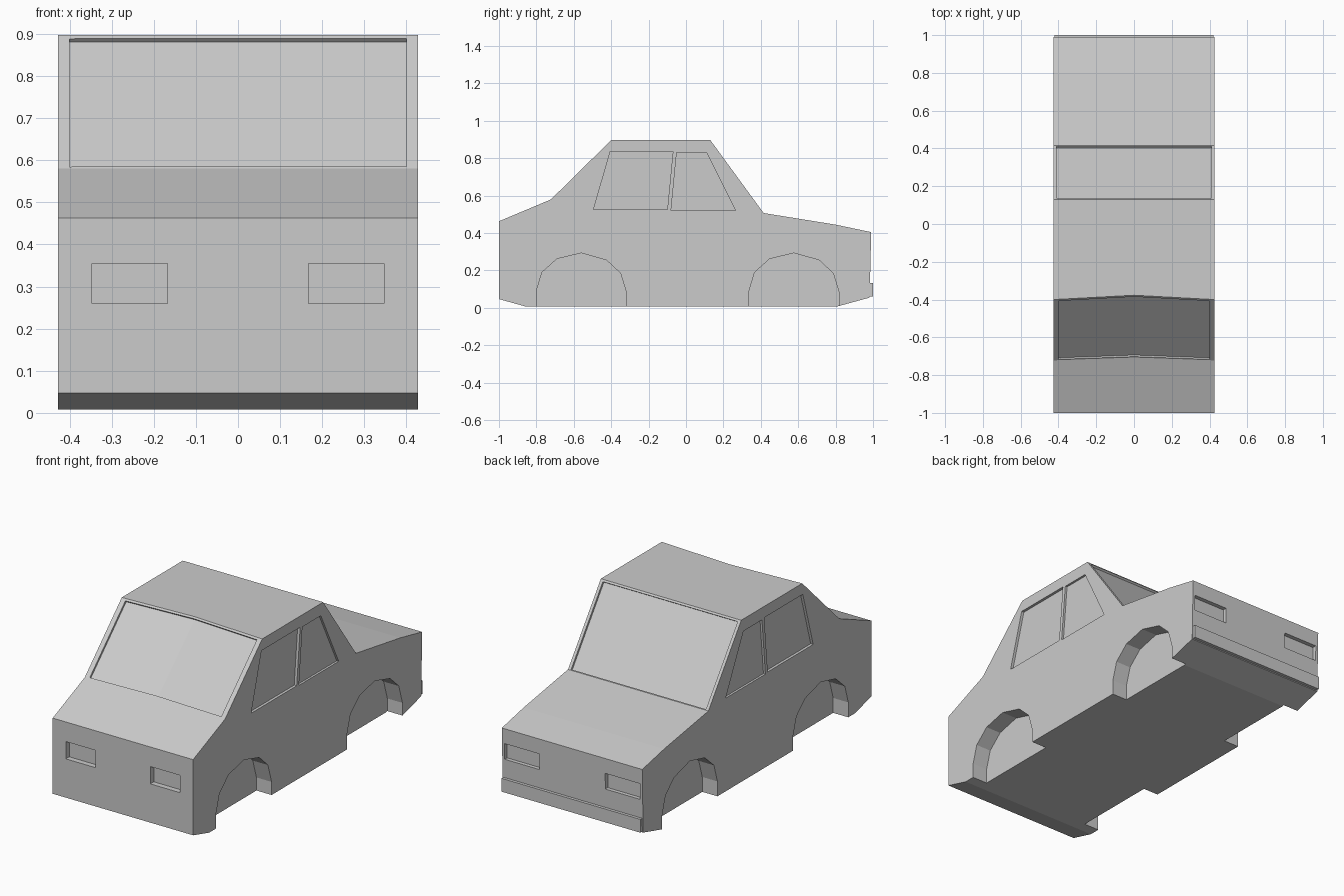
import bpy, bmesh
from mathutils import Vector

if "Cube" in bpy.data.objects:
    bpy.data.objects.remove(bpy.data.objects["Cube"])

W = 0.427  # half width of the body


def loft(name, sections):
    """Closed solid through matching (x, [(y, z), ...]) sections."""
    bm = bmesh.new()
    rings = [[bm.verts.new((x, y, z)) for y, z in pts] for x, pts in sections]
    n = len(rings[0])
    for a, b in zip(rings, rings[1:]):
        for i in range(n):
            j = (i + 1) % n
            bm.faces.new((a[i], a[j], b[j], b[i]))
    bm.faces.new(rings[0])
    bm.faces.new(rings[-1][::-1])
    bmesh.ops.recalc_face_normals(bm, faces=bm.faces)
    mesh = bpy.data.meshes.new(name)
    bm.to_mesh(mesh)
    bm.free()
    obj = bpy.data.objects.new(name, mesh)
    bpy.context.collection.objects.link(obj)
    return obj


def prism(name, x0, x1, pts):
    return loft(name, [(x0, pts), (x1, pts)])


def box(name, x0, x1, y0, y1, z0, z1):
    return prism(name, x0, x1, [(y0, z0), (y1, z0), (y1, z1), (y0, z1)])


def slab(low, high, depth):
    """Cross-section of a shallow cut along a sloped pane."""
    a, b = Vector(low), Vector(high)
    d = (b - a).normalized()
    n = Vector((-d.y, d.x))
    if n.y < 0:
        n = -n
    return [tuple(p) for p in (a - n * depth, a + n * 0.05, b + n * 0.05, b - n * depth)]


def cut(target, cutter):
    cutter.hide_render = True
    mod = target.modifiers.new("cut", 'BOOLEAN')
    mod.operation = 'DIFFERENCE'
    mod.solver = 'EXACT'
    mod.object = cutter
    bpy.context.view_layer.objects.active = target
    bpy.ops.object.modifier_apply(modifier=mod.name)
    bpy.data.objects.remove(cutter, do_unlink=True)


# Body shell: side profile, with the middle of the windscreen slightly set back
def profile(hood_y, roof_y):
    return [(-0.86, 0.008), (-1, 0.047), (-1, 0.463), (hood_y, 0.58), (roof_y, 0.897),
            (0.13, 0.897), (0.415, 0.507), (0.8, 0.445), (0.99, 0.405), (0.982, 0.055),
            (0.81, 0.008)]


edge, mid = profile(-0.722, -0.40), profile(-0.707, -0.377)
body = loft("car_body", [(-W, edge), (0, mid), (W, edge)])

# Wheel arches, side windows and lamps
arch = [(-0.24, -0.1), (-0.24, 0.09), (-0.21, 0.19), (-0.13, 0.262), (0, 0.293),
        (0.135, 0.255), (0.21, 0.185), (0.242, 0.08), (0.242, -0.1)]
front_window = [(-0.495, 0.525), (-0.1, 0.525), (-0.07, 0.835), (-0.405, 0.835)]
rear_window = [(-0.08, 0.52), (0.265, 0.52), (0.11, 0.83), (-0.05, 0.83)]
for s in (-1, 1):
    for cy in (-0.56, 0.577):
        cut(body, prism("arch_cutter", s * 0.335, s * 0.6, [(y + cy, z) for y, z in arch]))
    cut(body, prism("front_window_cutter", s * (W - 0.015), s * 0.6, front_window))
    cut(body, prism("rear_window_cutter", s * (W - 0.012), s * 0.6, rear_window))
    cut(body, box("headlamp_cutter", s * 0.167, s * 0.347, -1.1, -0.97, 0.26, 0.355))
    cut(body, box("tail_lamp_cutter", s * 0.2, s * 0.412, 0.965, 1.1, 0.235, 0.322))

# Windscreen and rear screen recesses
side_pane = slab((-0.717, 0.585), (-0.408, 0.889), 0.012)
mid_pane = slab((-0.702, 0.585), (-0.385, 0.889), 0.012)
cut(body, loft("windscreen_cutter", [(-0.4, side_pane), (0, mid_pane), (0.4, side_pane)]))
cut(body, prism("rear_screen_cutter", -0.41, 0.41, slab((0.412, 0.511), (0.137, 0.888), 0.012)))

# Rear bumper strip
box("rear_bumper", -0.422, 0.422, 0.95, 1.0, 0.06, 0.133)
